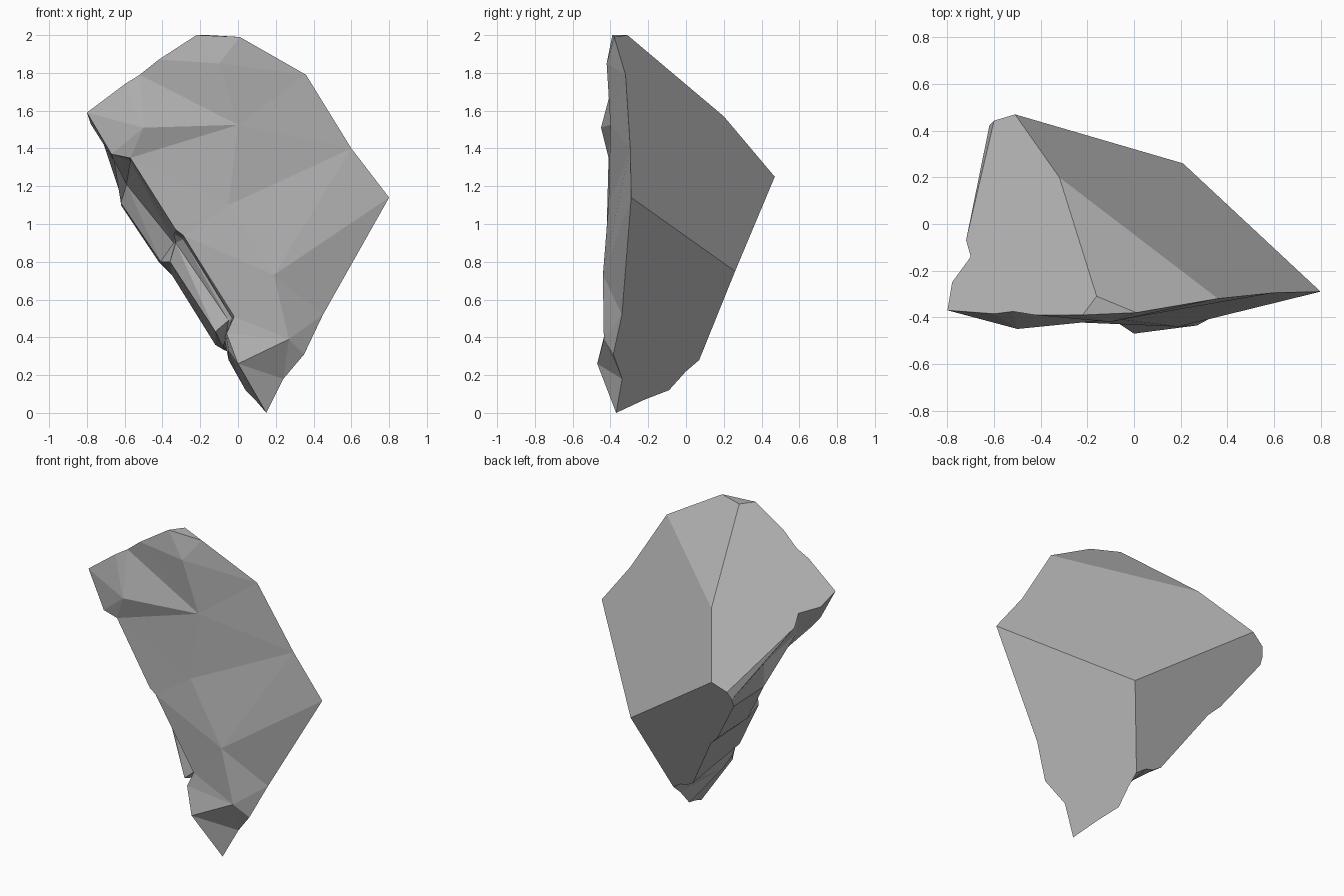
import bpy, bmesh
from mathutils import Vector, geometry

if "Cube" in bpy.data.objects:
    bpy.data.objects.remove(bpy.data.objects["Cube"])

bm = bmesh.new()
cache = {}


def vert(p):
    """Shared vertex for a coordinate."""
    key = tuple(round(c, 3) for c in p)
    if key not in cache:
        cache[key] = bm.verts.new(key)
    return cache[key]


def face(points):
    vs = list(dict.fromkeys(vert(p) for p in points))
    if len(vs) > 2 and not bm.faces.get(vs):
        bm.faces.new(vs)


# Cut planes, each giving depth y at (x, z)
def on_top(x, z):
    return (x, 0.47 - (z - 1.25 - 0.702 * (x + 0.51)) / 0.647, z)


def on_under(x, z):
    return (x, 0.26 + 0.407 * (z - 0.75), z)


def on_right(x, z):
    return (x, 0.26 - (0.658 * (x - 0.21) - 0.405 * (z - 0.75)) / 0.419, z)


# Main corners of the split block
tip, far_right, far_left = (0.15, -0.37, 0), (0.8, -0.29, 1.14), (-0.8, -0.37, 1.59)
back_left, back_low, back_top = (-0.51, 0.47, 1.25), (0.21, 0.26, 0.75), (-0.32, 0.2, 1.57)
peak, peak_l, peak_r = (-0.16, -0.31, 2.0), (-0.22, -0.39, 2.0), (0.01, -0.38, 1.99)
foot, foot_back = (0.04, -0.09, 0.12), (0.04, 0.07, 0.28)
shoulder, upper_right = (0.36, -0.32, 1.79), (0.6, -0.295, 1.4)

# Broken left side: rows from top to bottom, each running
# front edge, step, ledge rim, back edge
rows = [
    [far_left, (-0.78, -0.25, 1.53), (-0.70, -0.14, 1.51), (-0.72, -0.07, 1.45), on_under(-0.60, 1.2)],
    [(-0.67, -0.40, 1.37), (-0.66, -0.32, 1.34), (-0.66, -0.18, 1.36), (-0.61, 0.08, 1.25), on_under(-0.62, 1.15)],
    [(-0.57, -0.41, 1.35), (-0.57, -0.30, 1.33), (-0.59, 0.03, 1.21), (-0.62, 0.10, 1.11), on_under(-0.62, 1.10)],
    [(-0.33, -0.42, 0.97), (-0.34, -0.30, 0.95), (-0.34, -0.12, 0.90), (-0.41, -0.04, 0.80), on_under(-0.42, 0.8)],
    [(-0.29, -0.42, 0.94), (-0.29, -0.30, 0.92), (-0.33, -0.25, 0.90), (-0.36, -0.22, 0.80), on_under(-0.35, 0.73)],
    [(-0.02, -0.42, 0.51), (-0.03, -0.38, 0.50), (-0.05, -0.37, 0.49), (-0.12, -0.37, 0.43), on_under(-0.12, 0.36)],
    [(-0.06, -0.43, 0.42), (-0.065, -0.40, 0.42), (-0.07, -0.30, 0.38), (-0.08, -0.10, 0.35), on_under(-0.07, 0.33)],
    [(0.0, -0.47, 0.26), (-0.05, -0.40, 0.33), (-0.05, -0.30, 0.28), (-0.03, -0.08, 0.30), on_under(-0.02, 0.32)],
    [tip, (0.09, -0.22, 0.07), foot, (0.04, 0.0, 0.22), foot_back],
]
for a, b in zip(rows, rows[1:]):
    for i in range(4):
        face((a[i], a[i + 1], b[i + 1]))
        face((a[i], b[i + 1], b[i]))

# Large flat cleavage faces
top_rim = [on_top(-0.42, 1.87), on_top(-0.52, 1.79), on_top(-0.6, 1.74)]
right_rim = [on_right(0.45, 0.52), on_right(0.35, 0.31), on_right(0.24, 0.18)]
face([peak, peak_l] + top_rim + rows[0] + [back_left, back_top])
face([peak, peak_l, peak_r])
face([peak, peak_r, shoulder, back_top])
face([back_top, shoulder, upper_right, far_right, back_low, back_left])
face([far_right] + right_rim + [tip] + rows[-1][1:] + [back_low])
face([back_left] + [r[-1] for r in rows] + [back_low])

# Uneven front: outline, inner bumps and main ridges, triangulated
outline = [peak_l, peak_r, shoulder, upper_right, far_right] + right_rim
outline += [r[0] for r in reversed(rows)] + top_rim[::-1]
bumps = [(0, -0.40, 1.525), (-0.05, -0.41, 1.1), (0.19, -0.44, 0.73), (-0.5, -0.45, 1.51),
         (0.27, -0.435, 0.39), (-0.1, -0.42, 1.85)]
pts = outline + bumps
n = len(outline)
ridges = [(bumps[0], rows[2][0]), (bumps[0], top_rim[1]), (bumps[0], bumps[3]),
          (bumps[0], upper_right), (bumps[1], upper_right), (bumps[2], far_right)]
edges = [(i, (i + 1) % n) for i in range(n)]
edges += [(pts.index(a), pts.index(b)) for a, b in ridges]
flat = [Vector((p[0], p[2])) for p in pts]
res = geometry.delaunay_2d_cdt(flat, edges, [list(range(n))], 1, 1e-5)
for tri in res[2]:
    face([pts[res[3][i][0]] for i in tri])

bmesh.ops.recalc_face_normals(bm, faces=bm.faces)
mesh = bpy.data.meshes.new("rock_shard")
bm.to_mesh(mesh)
bm.free()
rock = bpy.data.objects.new("rock_shard", mesh)
bpy.context.collection.objects.link(rock)

# Dark grey stone
stone = bpy.data.materials.new("stone")
stone.diffuse_color = (0.44, 0.44, 0.44, 1)
stone.use_nodes = True
stone.node_tree.nodes["Principled BSDF"].inputs["Base Color"].default_value = stone.diffuse_color
mesh.materials.append(stone)
